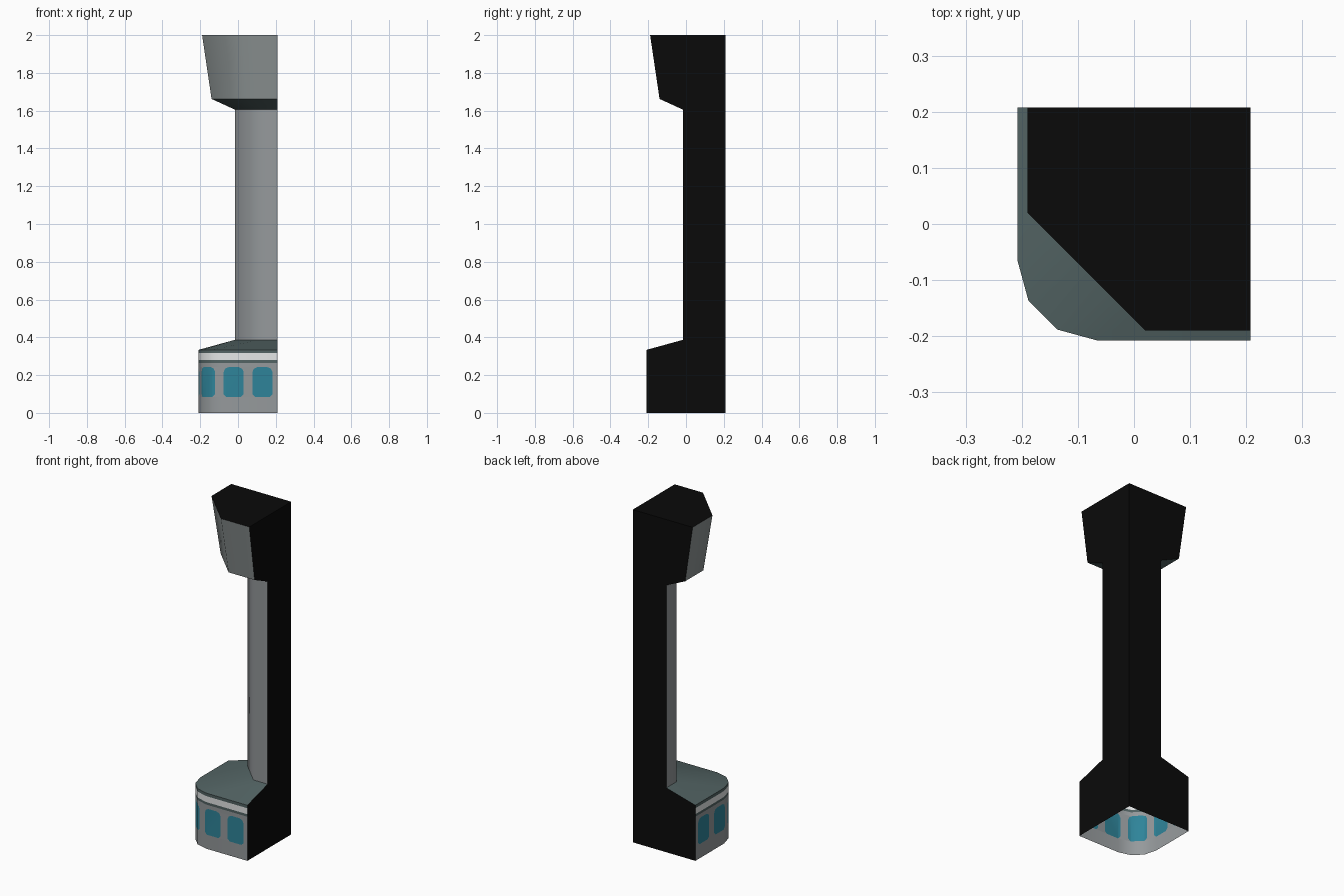
import bpy, bmesh
from mathutils import Vector

if "Cube" in bpy.data.objects:
    bpy.data.objects.remove(bpy.data.objects["Cube"])


def material(name, rgb):
    m = bpy.data.materials.new(name)
    m.diffuse_color = (*rgb, 1)
    m.use_nodes = True
    m.node_tree.nodes["Principled BSDF"].inputs["Base Color"].default_value = m.diffuse_color
    return m


GREY = material("light_grey_stone", (0.30, 0.32, 0.33))
HEAD = material("head_grey_stone", (0.27, 0.30, 0.30))
DARK = material("dark_slate", (0.085, 0.125, 0.125))
WHITE = material("white_stripe", (0.85, 0.87, 0.87))
BLUE = material("blue_glass", (0.028, 0.23, 0.32))
BLACK = material("black_cut_face", (0.003, 0.003, 0.003))

E = 0.208  # the two cut planes lie at x = E and y = E


def finish(name, bm, mats, smooth=True):
    bmesh.ops.remove_doubles(bm, verts=bm.verts, dist=1e-5)
    me = bpy.data.meshes.new(name)
    bm.to_mesh(me)
    bm.free()
    for m in mats:
        me.materials.append(m)
    ob = bpy.data.objects.new(name, me)
    bpy.context.collection.objects.link(ob)
    if smooth:
        bpy.ops.object.select_all(action='DESELECT')
        ob.select_set(True)
        bpy.context.view_layer.objects.active = ob
        bpy.ops.object.shade_smooth_by_angle(angle=0.87)
    return ob


def corner(side, start):
    """Quarter-octagon outline running right front -> left back."""
    return [(E, side), (start, side), (side, start), (side, E)]


def loft(name, low, z0, high, z1, mat):
    bm = bmesh.new()
    a = [(*p, z0) for p in low]
    b = [(*p, z1) for p in high]
    for i in range(len(a) - 1):
        pts = []
        for p in (a[i + 1], a[i], b[i], b[i + 1]):
            if p not in pts:
                pts.append(p)
        bm.faces.new([bm.verts.new(p) for p in pts])
    return finish(name, bm, [mat])


BASE = [(E, -0.208), (-0.064, -0.208), (-0.137, -0.188),
        (-0.188, -0.137), (-0.208, -0.064), (-0.208, E)]
SHAFT = corner(-0.015, 0.113)
HEAD_LOW = corner(-0.14, 0.035)
HEAD_TOP = corner(-0.19, 0.02)

# Base wall: laid out flat as (distance, height), then wrapped on the outline
pts = [Vector(p) for p in BASE]
stops = [0.0]
for p, q in zip(pts, pts[1:]):
    stops.append(stops[-1] + (q - p).length)
LENGTH = stops[-1]


def wrap(s):
    for i in range(len(pts) - 1):
        if s <= stops[i + 1] + 1e-6:
            return pts[i].lerp(pts[i + 1], (s - stops[i]) / (stops[i + 1] - stops[i]))
    return pts[-1]


bm = bmesh.new()


def flat(poly, index):
    f = bm.faces.new([bm.verts.new((s, 0, z)) for s, z in reversed(poly)])
    f.material_index = index


def rect(s0, s1, z0, z1, index):
    flat([(s0, z0), (s1, z0), (s1, z1), (s0, z1)], index)


W0, W1, WALL_TOP, HALF = 0.085, 0.242, 0.265, 0.053
rect(0, LENGTH, 0, W0, 0)
rect(0, LENGTH, W1, WALL_TOP, 0)
rect(0, LENGTH, WALL_TOP, 0.28, 1)
rect(0, LENGTH, 0.28, 0.316, 2)
rect(0, LENGTH, 0.316, 0.334, 1)
last = 0
for k in range(-2, 3):
    c = LENGTH / 2 + k * 0.1525
    l, r = c - HALF, c + HALF
    rect(last, l, W0, W1, 0)
    last = r
    lo, hi = 0.014, 0.026
    # arched window with clipped corners
    bend = 0.3
    flat([(l + lo, W0), (r - lo, W0), (r, W0 + lo), (r, W1 - hi),
          (r - hi * bend, W1 - hi * bend), (r - hi, W1), (l + hi, W1),
          (l + hi * bend, W1 - hi * bend), (l, W1 - hi)] + [(l, W0 + lo)], 3)
    for edge, d in ((l, 1), (r, -1)):
        low = [(edge, W0), (edge + d * lo, W0), (edge, W0 + lo)]
        top = [(edge, W1), (edge, W1 - hi),
               (edge + d * hi * bend, W1 - hi * bend), (edge + d * hi, W1)]
        for poly in (low, top):
            flat(poly if d == 1 else poly[::-1], 0)
rect(last, LENGTH, W0, W1, 0)
for s in stops[1:-1]:
    bmesh.ops.bisect_plane(bm, geom=bm.verts[:] + bm.edges[:] + bm.faces[:],
                           plane_co=(s, 0, 0), plane_no=(1, 0, 0))
for v in bm.verts:
    p = wrap(v.co.x)
    v.co = (p.x, p.y, v.co.z)
finish("base_wall", bm, [GREY, DARK, WHITE, BLUE])

# Sloping roof of the base, shaft, and flared head
roof_top = [SHAFT[i] for i in (0, 1, 1, 2, 2, 3)]
loft("base_roof", BASE, 0.334, roof_top, 0.387, DARK)
loft("shaft", SHAFT, 0.387, SHAFT, 1.605, GREY)
loft("head_underside", SHAFT, 1.605, HEAD_LOW, 1.662, DARK)
loft("head", HEAD_LOW, 1.662, HEAD_TOP, 2.0, HEAD)

# Black top
bm = bmesh.new()
bm.faces.new([bm.verts.new((x, y, 2.0)) for x, y in [(E, E)] + HEAD_TOP[::-1]])
finish("top_cap", bm, [BLACK], False)

# Black flat cut faces: same profile on the right and on the back
profile = [(E, 0), (E, 2), (-0.19, 2), (-0.14, 1.662), (-0.015, 1.605),
           (-0.015, 0.387), (-0.208, 0.334), (-0.208, 0)]
for name, right in (("right_cut_face", True), ("back_cut_face", False)):
    bm = bmesh.new()
    f = bm.faces.new([bm.verts.new((E, t, z) if right else (t, E, z)) for t, z in profile])
    f.normal_update()
    if f.normal.x + f.normal.y < 0:
        f.normal_flip()
    finish(name, bm, [BLACK], False)

for ob in bpy.data.objects:
    if ob.name == "top_cap" and ob.data.polygons[0].normal.z < 0:
        ob.data.flip_normals()
